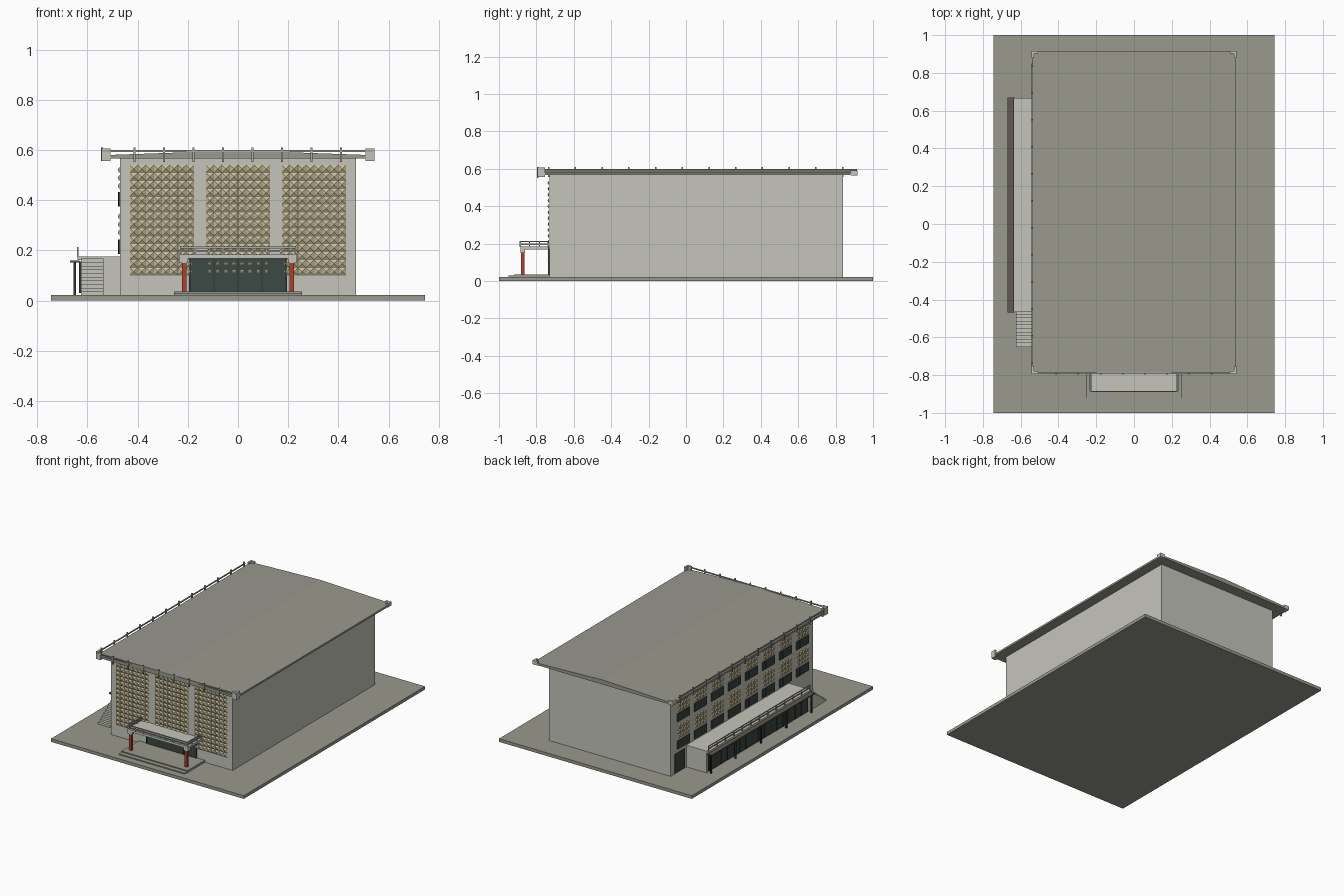
import bpy, bmesh
from mathutils import Vector

if "Cube" in bpy.data.objects:
    bpy.data.objects.remove(bpy.data.objects["Cube"])


def material(name, rgb):
    m = bpy.data.materials.new(name)
    m.diffuse_color = (*rgb, 1)
    m.use_nodes = True
    m.node_tree.nodes["Principled BSDF"].inputs["Base Color"].default_value = m.diffuse_color
    return m


WALL = material("pale concrete", (0.56, 0.56, 0.50))
ROOF = material("grey concrete", (0.32, 0.32, 0.27))
GLASS = material("dark green glass", (0.045, 0.065, 0.058))
TAN = material("tan screen", (0.56, 0.50, 0.32))
SHADE = material("screen gap", (0.20, 0.19, 0.14))
RED = material("red column", (0.42, 0.05, 0.03))
BROWN = material("dark brown trim", (0.12, 0.10, 0.08))
METAL = material("rail grey", (0.42, 0.42, 0.38))
BLACK = material("dark frame", (0.03, 0.035, 0.035))


def finish(bm, name, mats):
    bmesh.ops.recalc_face_normals(bm, faces=bm.faces)
    me = bpy.data.meshes.new(name)
    bm.to_mesh(me)
    bm.free()
    ob = bpy.data.objects.new(name, me)
    for m in mats:
        me.materials.append(m)
    bpy.context.collection.objects.link(ob)
    return ob


def boxes(name, mat, *specs):
    """Each spec is x0, x1, y0, y1, z0, z1."""
    bm = bmesh.new()
    for x0, x1, y0, y1, z0, z1 in specs:
        vs = bmesh.ops.create_cube(bm, size=1)["verts"]
        for v in vs:
            v.co = Vector(((x0 + x1) / 2 + v.co.x * (x1 - x0),
                           (y0 + y1) / 2 + v.co.y * (y1 - y0),
                           (z0 + z1) / 2 + v.co.z * (z1 - z0)))
    return finish(bm, name, [mat])


def extrude_profile(name, mat, points, direction):
    bm = bmesh.new()
    face = bm.faces.new([bm.verts.new(p) for p in points])
    new = bmesh.ops.extrude_face_region(bm, geom=[face])["geom"]
    verts = [g for g in new if isinstance(g, bmesh.types.BMVert)]
    bmesh.ops.translate(bm, verts=verts, vec=direction)
    return finish(bm, name, [mat])


def pyramid_screen(name, panels, cols, rows, place, depth):
    """Panels are (u0, u1, z0, z1); place maps u, out, z to a point."""
    bm = bmesh.new()
    for u0, u1, z0, z1 in panels:
        du, dz = (u1 - u0) / cols, (z1 - z0) / rows
        back = bm.faces.new([bm.verts.new(place(u, 0.001, z)) for u, z in
                             ((u0, z0), (u1, z0), (u1, z1), (u0, z1))])
        back.material_index = 1
        for i in range(cols):
            for j in range(rows):
                cu, cz = u0 + (i + 0.5) * du, z0 + (j + 0.5) * dz
                hu, hz = du * 0.47, dz * 0.47
                base = [bm.verts.new(place(cu + a * hu, 0.0015, cz + b * hz))
                        for a, b in ((-1, -1), (1, -1), (1, 1), (-1, 1))]
                tip = bm.verts.new(place(cu, depth, cz))
                for k in range(4):
                    bm.faces.new((base[k], base[(k + 1) % 4], tip))
    return finish(bm, name, [TAN, SHADE])


# Ground slab and main hall
boxes("ground_slab", ROOF, (-0.745, 0.745, -1, 1, 0, 0.022))
boxes("main_walls", WALL, (-0.47, 0.47, -0.73, 0.84, 0.022, 0.568))

# Shallow gabled roof
extrude_profile("roof", ROOF,
                [(x, -0.79, z) for x, z in ((-0.54, 0.566), (0.54, 0.566),
                                            (0.54, 0.579), (0, 0.598), (-0.54, 0.579))],
                (0, 1.705, 0))

# Roof corner blocks, built as small L shapes
corners = []
for sx in (-1, 1):
    for y, sy, z0, z1 in ((-0.793, 1, 0.555, 0.606), (0.917, -1, 0.565, 0.592)):
        xa, xb, xc = sx * 0.543, sx * 0.507, sx * 0.53
        corners.append((min(xa, xb), max(xa, xb), min(y, y + sy * 0.014), max(y, y + sy * 0.014), z0, z1))
        corners.append((min(xa, xc), max(xa, xc), min(y, y + sy * 0.038), max(y, y + sy * 0.038), z0, z1))
boxes("roof_corner_blocks", WALL, *corners)

# Roof edge rails with posts on the front and left
boxes("roof_rails", METAL,
      (-0.54, 0.54, -0.794, -0.786, 0.592, 0.599),
      (-0.543, -0.536, -0.79, 0.85, 0.592, 0.599))
posts = [(-0.412 + i * 0.1175 - 0.004, -0.412 + i * 0.1175 + 0.004, -0.797, -0.788, 0.551, 0.609)
         for i in range(8)]
posts += [(-0.546, -0.537, -0.735 + i * 0.143 - 0.004, -0.735 + i * 0.143 + 0.004, 0.555, 0.609)
          for i in range(12)]
boxes("roof_rail_posts", METAL, *posts)

# Front screens
pyramid_screen("front_screen",
               [(c - 0.128, c + 0.128, 0.10, 0.54) for c in (-0.303, 0, 0.303)],
               8, 14, lambda u, o, z: (u, -0.73 - o, z), 0.010)

# Entrance platform, glass, doors and canopy
boxes("entrance_platform", ROOF, (-0.255, 0.255, -0.92, -0.73, 0.022, 0.036),
      (-0.255, 0.255, -0.95, -0.92, 0.022, 0.029))
boxes("entrance_glass", GLASS, (-0.195, 0.195, -0.737, -0.73, 0.036, 0.168))
boxes("entrance_frames", BLACK,
      *[(x - 0.002, x + 0.002, -0.739, -0.73, 0.036, 0.168)
        for x in (-0.19, -0.095, 0, 0.095, 0.19)])
boxes("entrance_canopy", WALL, (-0.235, 0.235, -0.885, -0.73, 0.168, 0.184),
      (-0.235, -0.2, -0.885, -0.86, 0.15, 0.168), (0.2, 0.235, -0.885, -0.86, 0.15, 0.168))
boxes("entrance_columns", RED,
      *[(s * 0.215 - 0.009, s * 0.215 + 0.009, -0.882, -0.864, 0.036, 0.152) for s in (-1, 1)])
rails = []
for z in (0.194, 0.208):
    rails += [(-0.232, 0.232, -0.889, -0.883, z, z + 0.007)]
    rails += [(s * 0.229 - 0.003, s * 0.229 + 0.003, -0.886, -0.735, z, z + 0.007) for s in (-1, 1)]
for i in range(9):
    x = -0.228 + i * 0.057
    rails.append((x - 0.003, x + 0.003, -0.889, -0.883, 0.182, 0.215))
for y in (-0.837, -0.783, -0.738):
    rails += [(s * 0.229 - 0.003, s * 0.229 + 0.003, y - 0.003, y + 0.003, 0.182, 0.215) for s in (-1, 1)]
boxes("entrance_canopy_rail", METAL, *rails)

# Left side bays: two storeys of screens over windows
bays = [0.70 - i * 0.1875 for i in range(8)]
pyramid_screen("side_screen",
               [(y - 0.066, y + 0.066, z, z + 0.096) for y in bays for z in (0.255, 0.440)],
               4, 3, lambda u, o, z: (-0.47 - o, u, z), 0.009)
windows, frames = [], []
for y in bays:
    for z in (0.185, 0.375):
        windows.append((-0.475, -0.469, y - 0.068, y + 0.068, z, z + 0.058))
        frames += [(-0.477, -0.469, y + d - 0.002, y + d + 0.002, z, z + 0.058)
                   for d in (-0.034, 0, 0.034)]
boxes("side_windows", GLASS, *windows)
boxes("side_window_frames", BLACK, *frames)
boxes("side_ground_glass", GLASS, (-0.475, -0.469, 0.69, 0.80, 0.03, 0.16))

# Side annex with glass front and roof slab
boxes("annex_walls", WALL, (-0.625, -0.47, -0.46, 0.665, 0.022, 0.162))
boxes("annex_roof", WALL, (-0.64, -0.47, -0.465, 0.668, 0.162, 0.175))
boxes("annex_glass", GLASS, (-0.631, -0.624, -0.44, 0.65, 0.03, 0.155))
boxes("annex_mullions", BLACK,
      *[(-0.634, -0.624, -0.44 + i * 0.0681 - 0.002, -0.44 + i * 0.0681 + 0.002, 0.03, 0.155)
        for i in range(17)])
boxes("annex_awning", BROWN, (-0.67, -0.632, -0.468, 0.67, 0.152, 0.16))
boxes("annex_posts", BLACK,
      *[(-0.656, -0.646, y - 0.005, y + 0.005, 0.022, 0.153)
        for y in (-0.455, -0.176, 0.103, 0.382, 0.655)])
boxes("annex_rail", METAL,
      *[(-0.640, -0.635, -0.46, 0.665, z, z + 0.006) for z in (0.190, 0.206)],
      *[(-0.641, -0.635, -0.457 + i * 0.0933 - 0.003, -0.457 + i * 0.0933 + 0.003, 0.172, 0.213)
        for i in range(13)])

# Outside stair rising to the annex roof
STEPS = 10
boxes("annex_stair", WALL,
      *[(-0.625, -0.535, -0.65 + i * 0.019, -0.65 + (i + 1) * 0.019, 0.022,
         0.022 + (i + 1) * 0.0145) for i in range(STEPS)])
